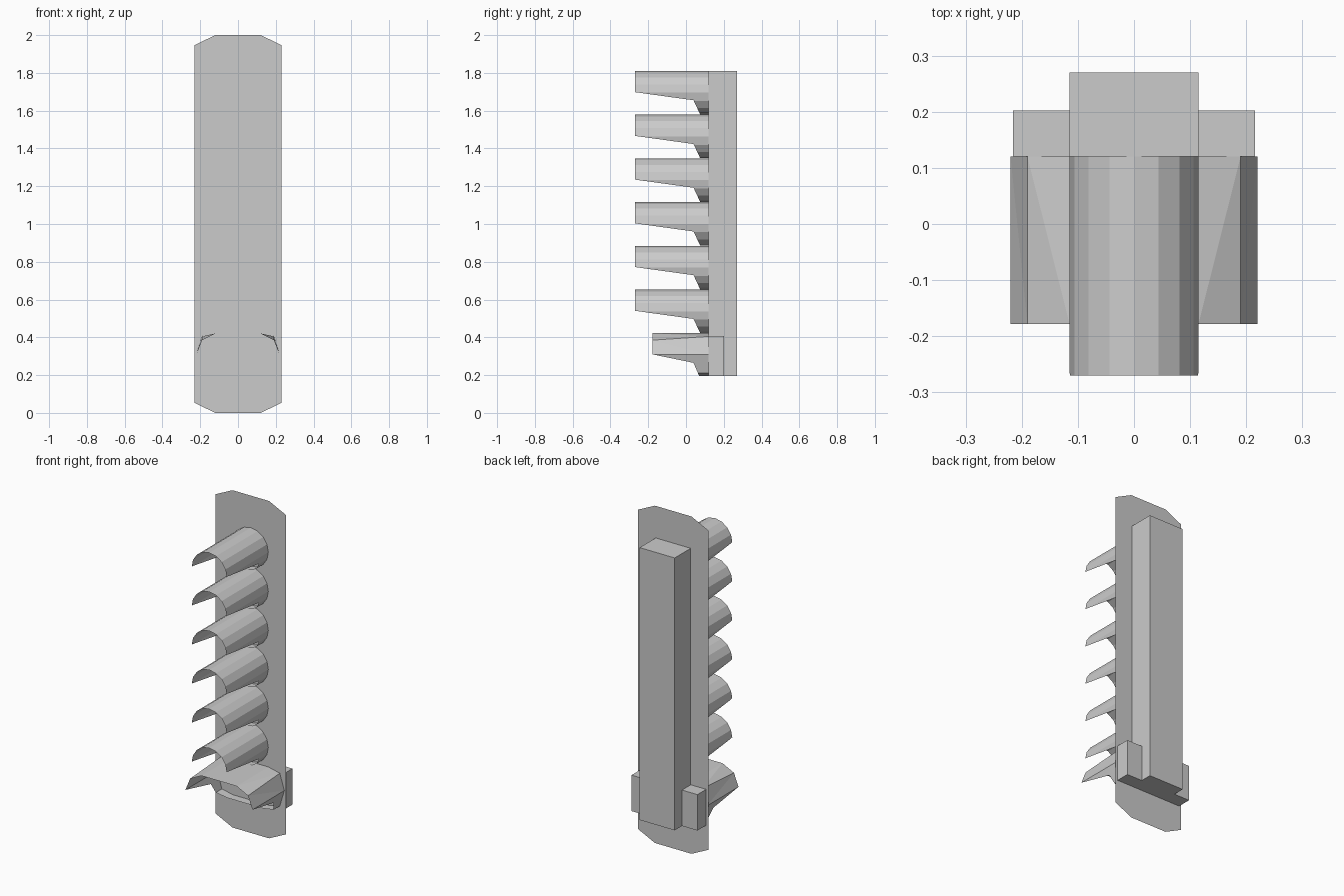
import bpy, bmesh, math
from mathutils import Vector

if "Cube" in bpy.data.objects:
    bpy.data.objects.remove(bpy.data.objects["Cube"])

PLATE_Y = 0.12


def finish(name, bm):
    me = bpy.data.meshes.new(name)
    bm.to_mesh(me)
    bm.free()
    ob = bpy.data.objects.new(name, me)
    bpy.context.collection.objects.link(ob)
    return ob


def box(name, lo, hi):
    bm = bmesh.new()
    bmesh.ops.create_cube(bm, size=1)
    for v in bm.verts:
        v.co = [l + (c + 0.5) * (h - l) for c, l, h in zip(v.co, lo, hi)]
    return finish(name, bm)


def hood(name, rear, front, y_front, tip, knee, heel):
    """Loft a half ring forward, cut its underside along tip-knee-heel, mirror it."""
    bm = bmesh.new()
    r = [bm.verts.new((x, PLATE_Y, z)) for x, z in rear]
    f = [bm.verts.new((x, y_front, z)) for x, z in front]
    for i in range(len(r) - 1):
        bm.faces.new((r[i], f[i], r[i + 1]))
        bm.faces.new((f[i], f[i + 1], r[i + 1]))
    planes = []
    for a, b in ((tip, knee), (knee, heel)):
        co = Vector((0, *a))
        # normal faces the material to be kept (up / towards the plate)
        no = Vector((0, -(b[1] - a[1]), b[0] - a[0])).normalized()
        bmesh.ops.bisect_plane(bm, geom=bm.verts[:] + bm.edges[:] + bm.faces[:],
                               dist=1e-6, plane_co=co, plane_no=no)
        planes.append((co, no))
    cut = [fc for fc in bm.faces
           if all((fc.calc_center_median() - co).dot(no) < 0 for co, no in planes)]
    bmesh.ops.delete(bm, geom=cut, context='FACES')
    bmesh.ops.dissolve_limit(bm, angle_limit=0.002, verts=bm.verts[:], edges=bm.edges[:])
    ob = finish(name, bm)
    ob.modifiers.new("mirror", 'MIRROR')
    return ob


# thin backing plate with clipped corners
bm = bmesh.new()
half = [(0.12, 0), (0.23, 0.053), (0.23, 1.947), (0.12, 2)]
outline = half + [(-x, z) for x, z in reversed(half)]
bm.faces.new([bm.verts.new((x, PLATE_Y, z)) for x, z in outline])
finish("backing_plate", bm)

# housings behind the plate
box("main_housing", (-0.115, PLATE_Y, 0.195), (0.115, 0.27, 1.81))
for s, side in ((-1, "left"), (1, "right")):
    xs = sorted((s * 0.115, s * 0.216))
    box(side + "_housing", (xs[0], PLATE_Y, 0.195), (xs[1], 0.202, 0.408))

# six round visors
R = 0.115
for k in range(6):
    top = 1.81 - k * 0.2315
    ring = [(R * math.sin(i * math.pi / 8), top - R + R * math.cos(i * math.pi / 8))
            for i in range(9)]
    hood(f"visor_{k + 1}", ring, ring, -0.27,
         (-0.27, top - 0.112), (0.04, top - 0.155), (0.075, top - 0.23))

# wide visor at the bottom
rear = [(0, 0.422), (0.115, 0.422), (0.19, 0.405), (0.22, 0.31), (0.19, 0.21),
        (0.115, 0.195), (0, 0.195)]
front = list(rear)
front[2] = (0.19, 0.385)
hood("wide_visor", rear, front, -0.178, (-0.178, 0.31), (0.04, 0.265), (0.07, 0.195))
